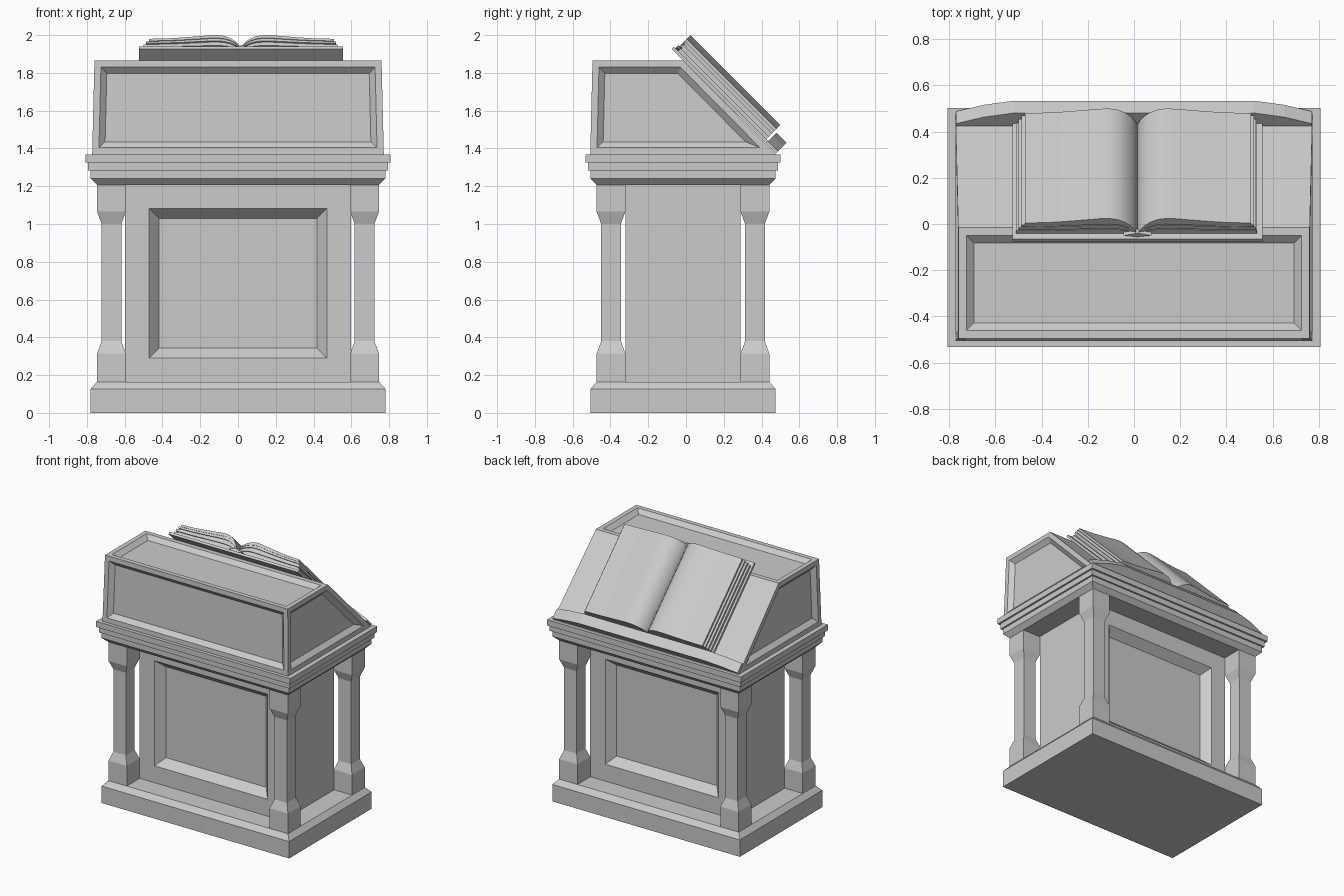
import bpy, bmesh
from mathutils import Matrix, Vector

if "Cube" in bpy.data.objects:
    bpy.data.objects.remove(bpy.data.objects["Cube"], do_unlink=True)

stone = bpy.data.materials.new("pale grey")
stone.use_nodes = True
GREY = (0.6, 0.6, 0.6, 1)
stone.diffuse_color = GREY
stone.node_tree.nodes["Principled BSDF"].inputs["Base Color"].default_value = GREY

CY = -0.016      # centre of the cabinet in y
SPINE = 0.015    # centre of the book in x


def finish(name, bm, matrix=None, smooth=False):
    bmesh.ops.recalc_face_normals(bm, faces=bm.faces)
    mesh = bpy.data.meshes.new(name)
    bm.to_mesh(mesh)
    bm.free()
    mesh.materials.append(stone)
    ob = bpy.data.objects.new(name, mesh)
    bpy.context.collection.objects.link(ob)
    if matrix:
        ob.matrix_world = matrix
    if smooth:
        bpy.ops.object.select_all(action='DESELECT')
        ob.select_set(True)
        bpy.context.view_layer.objects.active = ob
        bpy.ops.object.shade_smooth_by_angle(angle=0.6)
    return ob


def stack(name, rings, cx=0, cy=CY):
    """Rectangular rings (half x, half y, z) joined bottom to top."""
    bm = bmesh.new()
    loops = [[bm.verts.new((cx + sx * hx, cy + sy * hy, z))
              for sx, sy in ((-1, -1), (1, -1), (1, 1), (-1, 1))] for hx, hy, z in rings]
    for a, b in zip(loops, loops[1:]):
        for i in range(4):
            j = (i + 1) % 4
            bm.faces.new((a[i], a[j], b[j], b[i]))
    bm.faces.new(loops[0][::-1])
    bm.faces.new(loops[-1])
    return finish(name, bm)


def prism(name, outline, start, end, matrix, smooth=False):
    """Outline in local x and z, extruded along local y."""
    bm = bmesh.new()
    a = [bm.verts.new((x, start, z)) for x, z in outline]
    b = [bm.verts.new((x, end, z)) for x, z in outline]
    for i in range(len(a)):
        j = (i + 1) % len(a)
        bm.faces.new((a[i], a[j], b[j], b[i]))
    bm.faces.new(a)
    bm.faces.new(b)
    return finish(name, bm, matrix, smooth)


def recess(bm, faces, margin, bevel, depth):
    """Sink a bevelled panel into each face."""
    bmesh.ops.recalc_face_normals(bm, faces=bm.faces)
    bm.normal_update()
    bmesh.ops.inset_individual(bm, faces=faces, thickness=margin, use_even_offset=True)
    bmesh.ops.inset_individual(bm, faces=faces, thickness=bevel, depth=-depth,
                               use_even_offset=True)


# Plinth and stepped cornice
stack("plinth", [(0.78, 0.49, 0), (0.78, 0.49, 0.127), (0.747, 0.457, 0.164)])
stack("cornice", [(0.747, 0.457, 1.207), (0.78, 0.49, 1.241), (0.78, 0.49, 1.284),
                  (0.793, 0.503, 1.284), (0.793, 0.503, 1.326),
                  (0.807, 0.517, 1.326), (0.807, 0.517, 1.369)])

# Cabinet with a sunk panel in front and back
bm = bmesh.new()
bmesh.ops.create_cube(bm, size=1, matrix=Matrix.Translation((0, CY, 0.686))
                      @ Matrix.Diagonal((1.194, 0.608, 1.044, 1)))
bm.normal_update()
recess(bm, [f for f in bm.faces if abs(f.normal.y) > 0.9], 0.127, 0.053, 0.06)
finish("cabinet_body", bm)

# Corner posts
WIDE, SLIM = 0.076, 0.052
for sx, side in ((-1, "right"), (1, "left")):
    for sy, end in ((-1, "front"), (1, "back")):
        stack(f"{end}_{side}_post",
              [(w, w, z) for w, z in ((WIDE, 0.164), (WIDE, 0.315), (SLIM, 0.38),
                                      (SLIM, 1.0), (WIDE, 1.065), (WIDE, 1.207))],
              sx * 0.67, CY + sy * 0.381)

# Sloped desk with sunk panels on the front, top and sides
bm = bmesh.new()
side_shape = [(0.772, -0.507, 1.369), (0.772, 0.476, 1.369),
              (0.76, -0.015, 1.865), (0.76, -0.495, 1.865)]
L, R = [[bm.verts.new((s * x, y, z)) for x, y, z in side_shape] for s in (1, -1)]
ends = [bm.faces.new(L), bm.faces.new(R)]
bottom, slope, top, front = [bm.faces.new((L[i], L[(i + 1) % 4], R[(i + 1) % 4], R[i]))
                             for i in range(4)]
recess(bm, ends + [top, front], 0.035, 0.032, 0.03)
finish("sloped_desk", bm)

# Frame lying on the slope: local y runs down it, local z stands off it
h = 0.5 ** 0.5
frame = Matrix(((1, 0, 0, 0), (0, h, h, -0.015), (0, -h, h, 1.865), (0, 0, 0, 1)))
book = frame @ Matrix.Translation((SPINE, 0, 0))

# Ledge that holds the book, higher in the middle
rise = [(0.77, 0.015), (0.65, 0.055), (0.52, 0.08)]
prism("book_ledge", [(-0.77, 0), (0.77, 0)] + rise + [(-x, z) for x, z in rise[::-1]],
      0.62, 0.695, frame)

# Book cover
prism("book_cover", [(-0.54, 0), (0.54, 0), (0.54, 0.017), (-0.54, 0.017)],
      -0.087, 0.62, book)

# Curved page stacks, stepped back towards the top
arch = [(0, 0.025), (0.012, 0.052), (0.03, 0.078), (0.055, 0.1), (0.085, 0.116), (0.12, 0.123),
        (0.16, 0.122), (0.22, 0.115), (0.3, 0.106), (0.38, 0.099), (0.49, 0.095)]


def sheet(side, fraction, width):
    scale = width / arch[-1][0]
    return [(side * x * (scale if x > 0.2 else 1), 0.017 + (z - 0.017) * fraction)
            for x, z in arch]


layers = [(0, 0.25, 0.525, 0.517, -0.055), (0.25, 0.34, 0.5, 0.505, -0.05),
          (0.34, 0.55, 0.515, 0.512, -0.06), (0.55, 0.63, 0.49, 0.5, -0.055),
          (0.63, 0.8, 0.502, 0.503, -0.064), (0.8, 1, 0.486, 0.492, -0.068)]
for side, name in ((-1, "right"), (1, "left")):
    for n, (low, high, w_right, w_left, start) in enumerate(layers):
        w = w_left if side > 0 else w_right
        lower, upper = sheet(side, low, w), sheet(side, high, w)
        prism(f"{name}_pages_{n + 1}", lower + upper[::-1], start, 0.604, book, True)

# Small spine band at the head of the book
prism("spine_band", [(-0.06, 0.026), (0, 0.017), (0.06, 0.026), (0, 0.04)],
      -0.075, -0.05, book)
